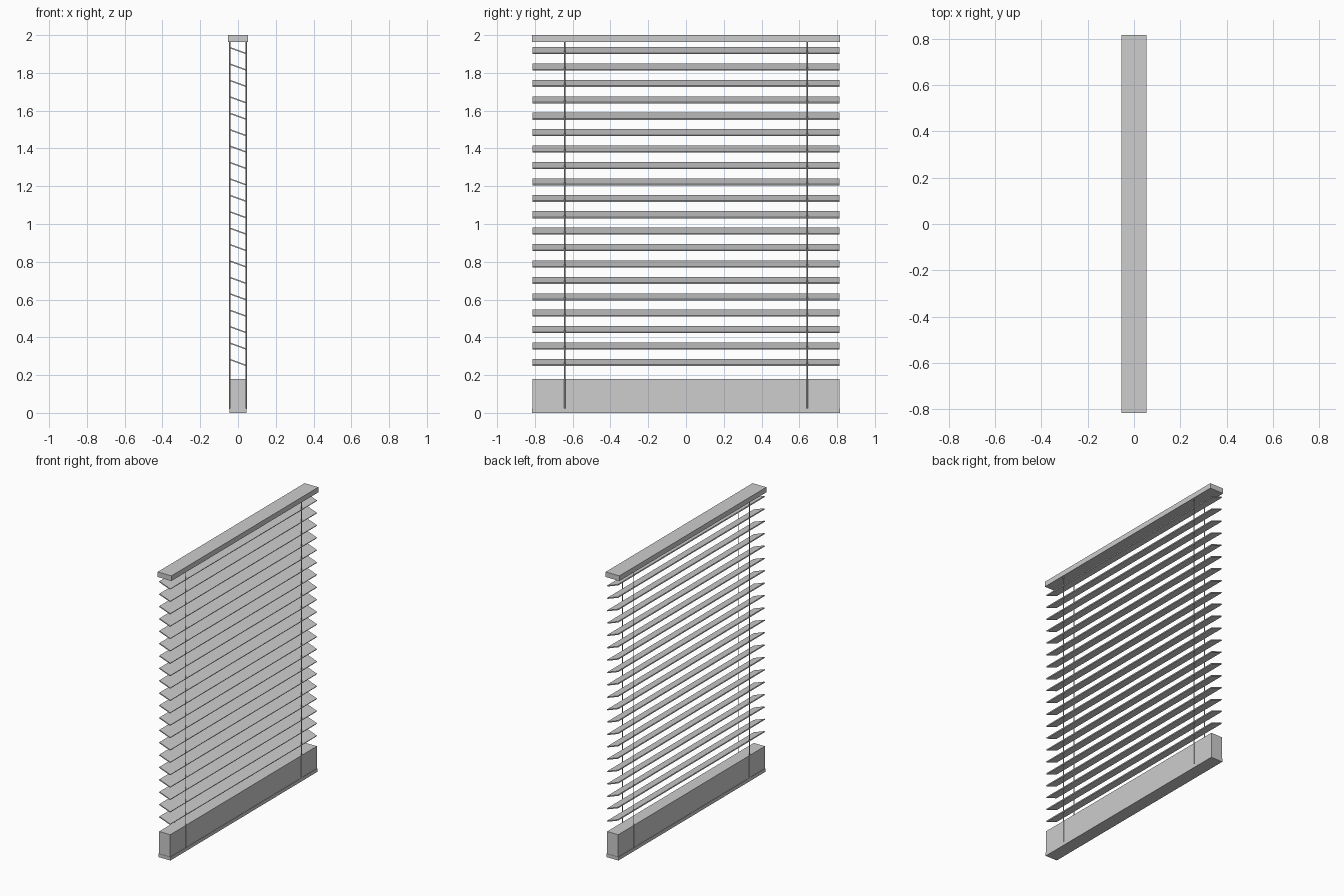
import bpy
import math

cube = bpy.data.objects.get("Cube")
if cube:
    bpy.data.objects.remove(cube, do_unlink=True)

# One plain grey for the whole blind
grey = bpy.data.materials.new("light_grey")
grey.use_nodes = True
COLOR = (0.61, 0.61, 0.61, 1)
grey.diffuse_color = COLOR
grey.node_tree.nodes["Principled BSDF"].inputs["Base Color"].default_value = COLOR

LENGTH = 1.63


def box(name, size, center, tilt=0):
    bpy.ops.mesh.primitive_cube_add(size=1, location=center)
    obj = bpy.context.object
    obj.name = name
    obj.scale = size
    bpy.ops.object.transform_apply(location=False, rotation=False, scale=True)
    obj.rotation_euler.y = tilt
    obj.data.materials.append(grey)
    return obj


def cord(name, x, y, bottom, top):
    bpy.ops.mesh.primitive_cylinder_add(
        vertices=8, radius=0.003, depth=top - bottom,
        location=(x, y, (bottom + top) / 2))
    obj = bpy.context.object
    obj.name = name
    obj.data.materials.append(grey)
    bpy.ops.object.shade_smooth_by_angle(angle=math.radians(50))


# Head rail and weighted bottom rail
box("head_rail", (0.106, LENGTH, 0.036), (0, 0, 1.982))
box("bottom_stack", (0.086, LENGTH - 0.004, 0.157), (0, 0, 0.1015))
box("bottom_rail", (0.091, LENGTH, 0.024), (0, 0, 0.012))

# Evenly spaced slats, tilted down towards +x
SLATS = 20
LOWEST, HIGHEST = 0.267, 1.918
for i in range(SLATS):
    z = LOWEST + (HIGHEST - LOWEST) * i / (SLATS - 1)
    box(f"slat_{i + 1}", (0.090, LENGTH - 0.004, 0.007), (0, 0, z), math.radians(20))

# Two pairs of ladder cords along both faces
for side, x in (("left", 0.0435), ("right", -0.0435)):
    for end, y in (("front", -0.642), ("back", 0.642)):
        cord(f"cord_{side}_{end}", x, y, 0.02, 1.97)
